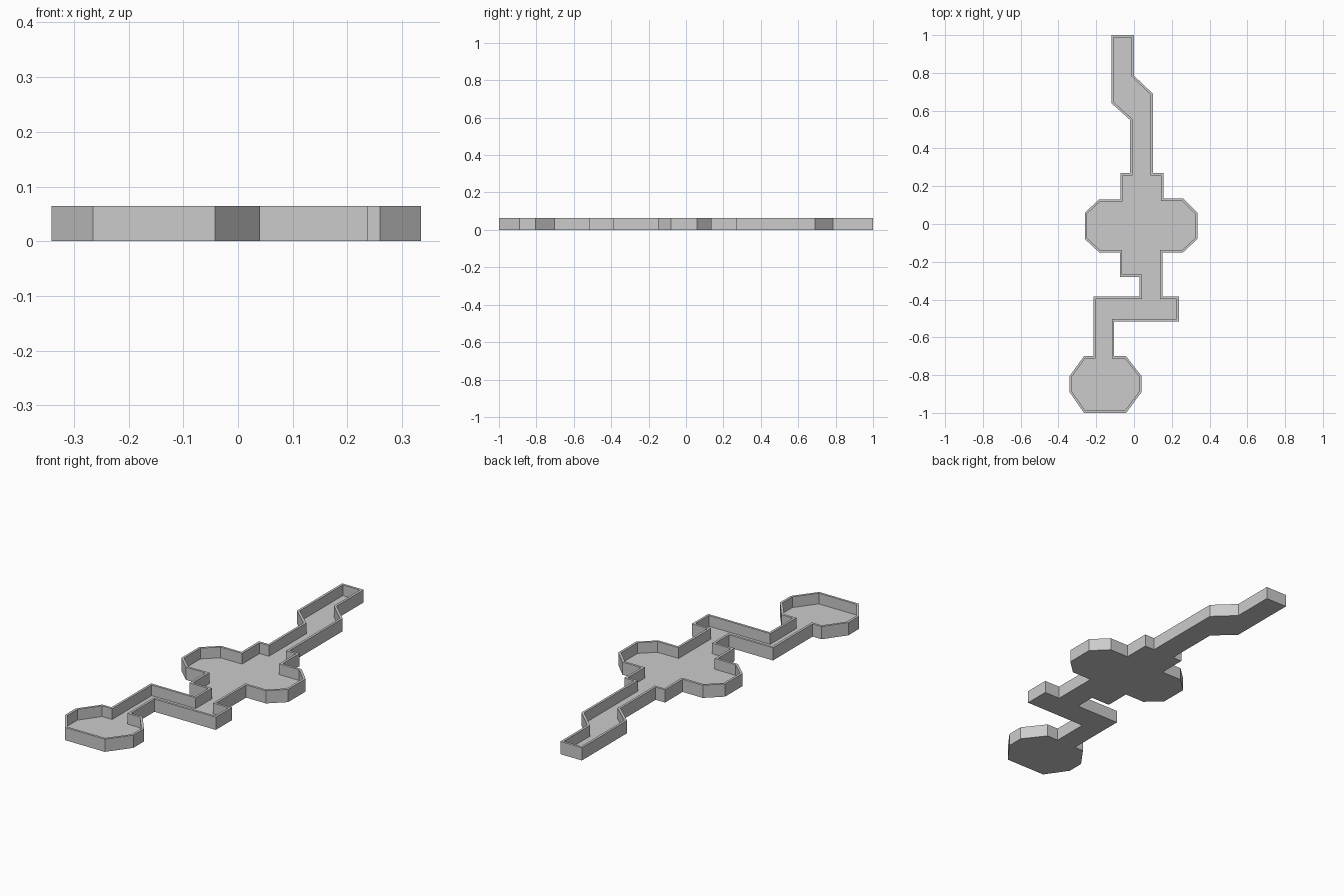
import bpy, bmesh

if "Cube" in bpy.data.objects:
    bpy.data.objects.remove(bpy.data.objects["Cube"])

HEIGHT, WALL, FLOOR = 0.064, 0.012, 0.01

# Plan outline, clockwise from the far end of the corridor
right_side = [
    (0.0, 1.0), (0.0, 0.785), (0.10, 0.69), (0.10, 0.27),        # far corridor
    (0.155, 0.27), (0.155, 0.135), (0.26, 0.135), (0.335, 0.06),  # main room
    (0.335, -0.08), (0.26, -0.15), (0.15, -0.15),
    (0.15, -0.385), (0.237, -0.385), (0.237, -0.515),             # crooked corridor
    (-0.105, -0.515), (-0.105, -0.70),
    (-0.042, -0.70), (0.04, -0.805), (0.04, -0.89), (-0.042, -1.0),  # end room
]
left_side = [
    (-0.265, -1.0), (-0.341, -0.89), (-0.341, -0.805), (-0.265, -0.70),  # end room
    (-0.215, -0.70), (-0.215, -0.385), (0.03, -0.385),            # crooked corridor
    (0.03, -0.28), (-0.075, -0.28), (-0.075, -0.15),              # main room
    (-0.185, -0.15), (-0.26, -0.08), (-0.26, 0.06), (-0.185, 0.13),
    (-0.072, 0.13), (-0.072, 0.27),
    (-0.02, 0.27), (-0.02, 0.55), (-0.12, 0.64), (-0.12, 1.0),    # far corridor
]

bm = bmesh.new()


def raise_face(face, dz):
    """Extrude one face vertically and return the moved cap."""
    cap = bmesh.ops.extrude_discrete_faces(bm, faces=[face])["faces"][0]
    bmesh.ops.translate(bm, verts=cap.verts[:], vec=(0, 0, dz))
    return cap


# Underside and outer walls
outline = [(x, y) for x, y in right_side + left_side][::-1]
top = bm.faces.new([bm.verts.new((x, y, HEIGHT)) for x, y in outline])
under = bm.faces.new([bm.verts.new((x, y, 0)) for x, y in outline][::-1])
tv = list(top.verts)
uv = list(under.verts)[::-1]
for i in range(len(tv)):
    j = (i + 1) % len(tv)
    bm.faces.new((uv[i], uv[j], tv[j], tv[i]))
bm.normal_update()

# Wall rim, then the recessed floor
bmesh.ops.inset_region(bm, faces=[top], thickness=WALL, use_even_offset=True,
                       use_boundary=True)
raise_face(top, FLOOR - HEIGHT)
bmesh.ops.recalc_face_normals(bm, faces=bm.faces[:])

mesh = bpy.data.meshes.new("walled_floor")
bm.to_mesh(mesh)
bm.free()
bpy.context.collection.objects.link(bpy.data.objects.new("walled_floor", mesh))
